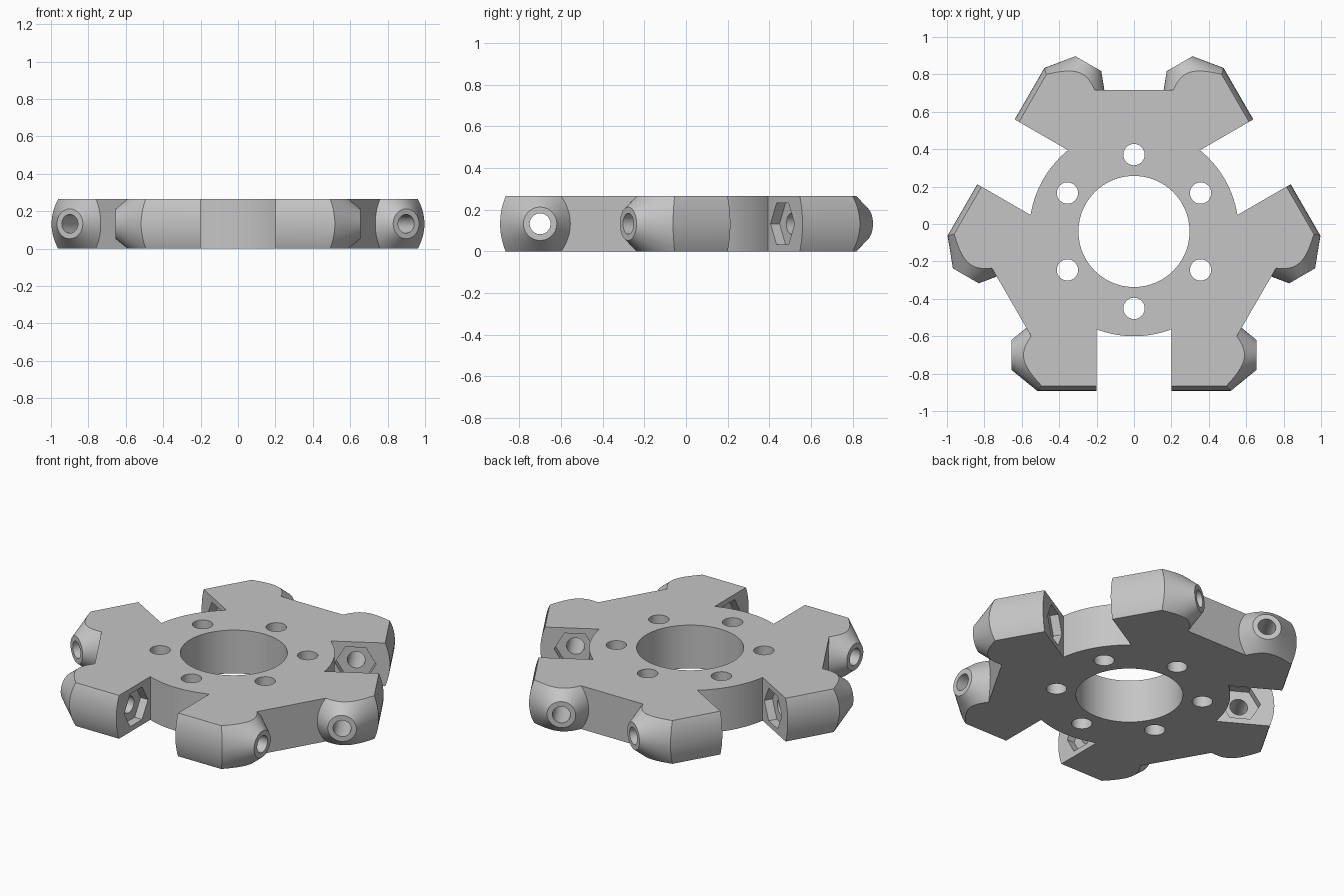
import bpy, math
from mathutils import Matrix

if "Cube" in bpy.data.objects:
    bpy.data.objects.remove(bpy.data.objects["Cube"], do_unlink=True)

HEIGHT = 0.265
MID = HEIGHT / 2
CENTRE = Matrix.Translation((0, -0.04, MID))   # three-fold axis
AXLE = -0.66                                   # axle line distance from it
ALONG_X = Matrix.Rotation(math.pi / 2, 4, 'Y')


def move(x, y, z=0):
    return Matrix.Translation((x, y, z))


def spin(degrees):
    return Matrix.Rotation(math.radians(degrees), 4, 'Z')


def cone(name, r1, r2, depth, matrix, sides=64):
    """Cylinder, prism or frustum along local z, placed by a matrix."""
    bpy.ops.mesh.primitive_cone_add(vertices=sides, radius1=r1, radius2=r2, depth=depth)
    ob = bpy.context.object
    ob.name = name
    ob.data.transform(matrix)
    return ob


def box(name, size, matrix):
    bpy.ops.mesh.primitive_cube_add(size=1)
    ob = bpy.context.object
    ob.name = name
    ob.data.transform(matrix @ Matrix.Diagonal((*size, 1)))
    return ob


def combine(target, other, operation):
    """Apply a boolean and discard the helper."""
    mod = target.modifiers.new(operation, 'BOOLEAN')
    mod.object, mod.operation, mod.solver = other, operation, 'EXACT'
    bpy.context.view_layer.objects.active = target
    bpy.ops.object.modifier_apply(modifier=mod.name)
    bpy.data.objects.remove(other, do_unlink=True)


turns = [CENTRE @ spin(a) for a in (0, 120, 240)]

# Triangular plate with its points toward the slots, trimmed inside the lugs
body = cone("wheel_hub", 1.512, 1.512, 0.5, CENTRE @ spin(180), 3)
for t in turns:
    combine(body, box("trim", (4, 1, 1), t @ move(0, -1.28)), 'DIFFERENCE')

# Lug pairs: two opposed cones limited by a rounded outer face
for t in turns:
    for side in (0, 180):
        lug = cone("lug", 0.345, 0.345, 2, t @ move(0, -0.507) @ ALONG_X, 96)
        tip = t @ move(0, AXLE) @ spin(side) @ move(0.3775, 0) @ ALONG_X
        combine(lug, cone("tip", 0.533, 0.08, 0.555, tip), 'INTERSECT')
        combine(body, lug, 'UNION')

# Roller slots, hexagonal nut pockets and axle holes
for t in turns:
    axle = t @ move(0, AXLE) @ ALONG_X
    combine(body, box("slot", (0.4, 1, 2), t @ move(0, -0.9)), 'DIFFERENCE')
    combine(body, cone("nut_pocket", 0.115, 0.115, 0.5, axle, 6), 'DIFFERENCE')
    combine(body, cone("axle_hole", 0.05, 0.05, 1.4, axle, 48), 'DIFFERENCE')

# Round core forming the slot floors, then flat top and bottom
combine(body, cone("core", 0.56, 0.56, 0.6, CENTRE, 96), 'UNION')
combine(body, box("slab", (4, 4, HEIGHT), move(0, 0, MID)), 'INTERSECT')

# Centre bore and ring of bolt holes
combine(body, cone("bore", 0.297, 0.297, 1, CENTRE, 96), 'DIFFERENCE')
for i in range(6):
    spot = CENTRE @ spin(60 * i) @ move(0, 0.411)
    combine(body, cone("bolt_hole", 0.057, 0.057, 1, spot, 48), 'DIFFERENCE')

# Plain grey finish
grey = bpy.data.materials.new("plain_grey")
grey.use_nodes = True
colour = (0.56, 0.56, 0.56, 1)
grey.diffuse_color = colour
grey.node_tree.nodes["Principled BSDF"].inputs["Base Color"].default_value = colour
body.data.materials.clear()
body.data.materials.append(grey)

bpy.ops.object.select_all(action='DESELECT')
body.select_set(True)
bpy.context.view_layer.objects.active = body
bpy.ops.object.shade_smooth_by_angle(angle=math.radians(25))
